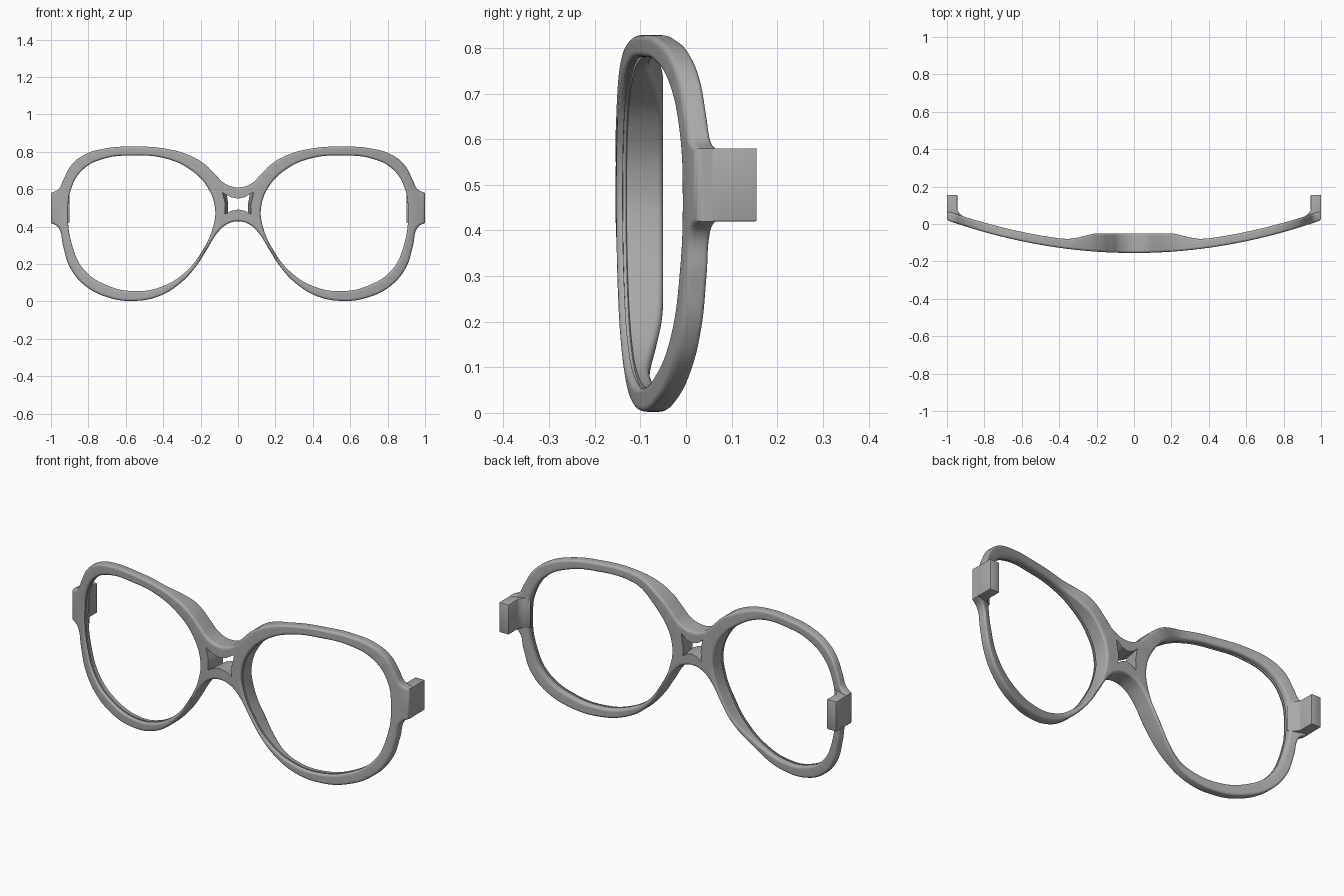
import bpy, bmesh
from mathutils import Vector

cube = bpy.data.objects.get("Cube")
if cube:
    bpy.data.objects.remove(cube, do_unlink=True)

THICK, ROUND, SPLIT = 0.05, 0.012, 0.03
LENS_CENTRE = (0.55, 0.44)

grey = bpy.data.materials.new("frame grey")
grey.use_nodes = True
grey.diffuse_color = (0.4, 0.4, 0.4, 1)
grey.node_tree.nodes["Principled BSDF"].inputs["Base Color"].default_value = (0.4, 0.4, 0.4, 1)


def front(x):
    """Wrap of the front surface."""
    return -0.155 + 0.175 * x * x


def extra(x):
    """Added depth towards the nose, where the back is flat."""
    s = min(max((abs(x) - 0.19) / 0.2, 0), 1)
    s = s * s * (3 - 2 * s)
    return (1 - s) * (-0.05 - front(x) - THICK)


def add_object(name, mesh):
    obj = bpy.data.objects.new(name, mesh)
    bpy.context.scene.collection.objects.link(obj)
    mesh.materials.clear()
    mesh.materials.append(grey)
    return obj


def smooth(obj, angle=0.6):
    bpy.ops.object.select_all(action="DESELECT")
    obj.select_set(True)
    bpy.context.view_layer.objects.active = obj
    bpy.ops.object.shade_smooth_by_angle(angle=angle)


def prism(name, profile, depth_vector, bevel=0):
    """Extrude a flat profile along a vector."""
    bm = bmesh.new()
    face = bm.faces.new([bm.verts.new(p) for p in profile])
    new = bmesh.ops.extrude_face_region(bm, geom=[face])["geom"]
    moved = [v for v in new if isinstance(v, bmesh.types.BMVert)]
    bmesh.ops.translate(bm, verts=moved, vec=depth_vector)
    bmesh.ops.recalc_face_normals(bm, faces=bm.faces)
    if bevel:
        bmesh.ops.bevel(bm, geom=bm.edges[:], offset=bevel, segments=2,
                        profile=0.5, affect="EDGES")
    mesh = bpy.data.meshes.new(name)
    bm.to_mesh(mesh)
    bm.free()
    return add_object(name, mesh)


def add_loop(curve, points):
    spline = curve.splines.new("BEZIER")
    spline.bezier_points.add(len(points) - 1)
    spline.use_cyclic_u = True
    for bp, (x, z) in zip(spline.bezier_points, points):
        bp.co = (x, z, 0)
        kind = "VECTOR" if abs(x) == 1 else "AUTO"
        bp.handle_left_type = bp.handle_right_type = kind


# Outline from the top of the bridge round to its underside
outer = [(0, .61), (.07, .63), (.123, .68), (.176, .732), (.257, .78), (.39, .817),
         (.57, .828), (.71, .818), (.82, .785), (.89, .73), (.932, .655), (.96, .6),
         (1, .58), (1, .42), (.96, .395), (.936, .3), (.9, .185), (.82, .086),
         (.69, .02), (.55, .003), (.417, .03), (.31, .096), (.23, .18), (.166, .278),
         (.112, .364), (.06, .412), (0, .428)]
lens = [(.567, .78), (.39, .765), (.257, .706), (.166, .615), (.123, .5), (.134, .396),
        (.187, .278), (.278, .16), (.406, .08), (.55, .055), (.7, .086), (.824, .17),
        (.888, .305), (.909, .48), (.888, .615), (.824, .71), (.71, .765)]

curve = bpy.data.curves.new("frame_outline", "CURVE")
curve.dimensions = "2D"
curve.fill_mode = "BOTH"
curve.resolution_u = 6
curve.extrude = THICK / 2 - ROUND
curve.bevel_depth = ROUND
curve.bevel_resolution = 3
curve.offset = -ROUND
add_loop(curve, outer + [(-x, z) for x, z in outer[-2:0:-1]])
for side in (1, -1):
    add_loop(curve, [(side * x, z) for x, z in lens])

outline = bpy.data.objects.new("frame_outline", curve)
bpy.context.scene.collection.objects.link(outline)
bpy.context.view_layer.update()
mesh = bpy.data.meshes.new_from_object(
    outline.evaluated_get(bpy.context.evaluated_depsgraph_get()))
bpy.data.objects.remove(outline, do_unlink=True)
mesh.name = "frame"

bm = bmesh.new()
bm.from_mesh(mesh)
bmesh.ops.remove_doubles(bm, verts=bm.verts, dist=0.0002)
bmesh.ops.recalc_face_normals(bm, faces=bm.faces)


def cut(co, normal):
    bmesh.ops.bisect_plane(bm, geom=bm.verts[:] + bm.edges[:] + bm.faces[:],
                           plane_co=co, plane_no=normal, dist=1e-5)


# Lens groove: cut the walls at four depths and push the middle pair outwards
levels = [-0.0115, -0.0105, -0.004, -0.003]
for level in levels:
    cut((0, 0, level), (0, 0, 1))
bm.normal_update()
for v in bm.verts:
    if levels[1] - 1e-4 < v.co.z < levels[2] + 1e-4:
        side = 1 if v.co.x > 0 else -1
        inward = Vector((side * LENS_CENTRE[0] - v.co.x, LENS_CENTRE[1] - v.co.y, 0)).normalized()
        if v.normal.dot(inward) > 0.5:
            v.co -= inward * 0.01

# Bend the flat frame and thicken it at the nose
for i in range(-19, 20):
    cut((i * 0.05, 0, 0), (1, 0, 0))
for v in bm.verts:
    x, z, depth = v.co.x, v.co.y, v.co.z + THICK / 2
    y = front(x) + depth + (extra(x) if depth > SPLIT else 0)
    v.co = (x, y, z)
bmesh.ops.recalc_face_normals(bm, faces=bm.faces)
bm.to_mesh(mesh)
bm.free()
frame = add_object("frame", mesh)

# Opening in the bridge, narrowing towards the back
half = [(0, .55), (.04, .558), (.083, .585), (.068, .52), (.07, .465), (.04, .483), (0, .492)]
loop = half + [(-x, z) for x, z in half[-2:0:-1]]
cutter = prism("bridge_cutter", [(x, -0.2, z) for x, z in loop], (0, 0.2, 0))
for v in cutter.data.vertices:
    if v.co.y > -0.1:
        v.co.x *= 0.65
    else:
        v.co.x *= 1.12
cutter.hide_render = True
cutter.hide_viewport = True
boolean = frame.modifiers.new("bridge opening", "BOOLEAN")
boolean.operation = "DIFFERENCE"
boolean.solver = "EXACT"
boolean.object = cutter
bpy.context.view_layer.update()
opened = bpy.data.meshes.new_from_object(
    frame.evaluated_get(bpy.context.evaluated_depsgraph_get()))
frame.modifiers.clear()
frame.data = opened
bpy.data.objects.remove(cutter, do_unlink=True)
smooth(frame)

# Hinge blocks behind the outer corners
for name, s in (("left_hinge_block", 1), ("right_hinge_block", -1)):
    shape = [(1, .026), (1, .155), (.945, .155), (.945, .075), (.935, .058), (.9, .03)]
    block = prism(name, [(s * x, y, .42) for x, y in shape], (0, 0, .16), 0.003)
    smooth(block)
